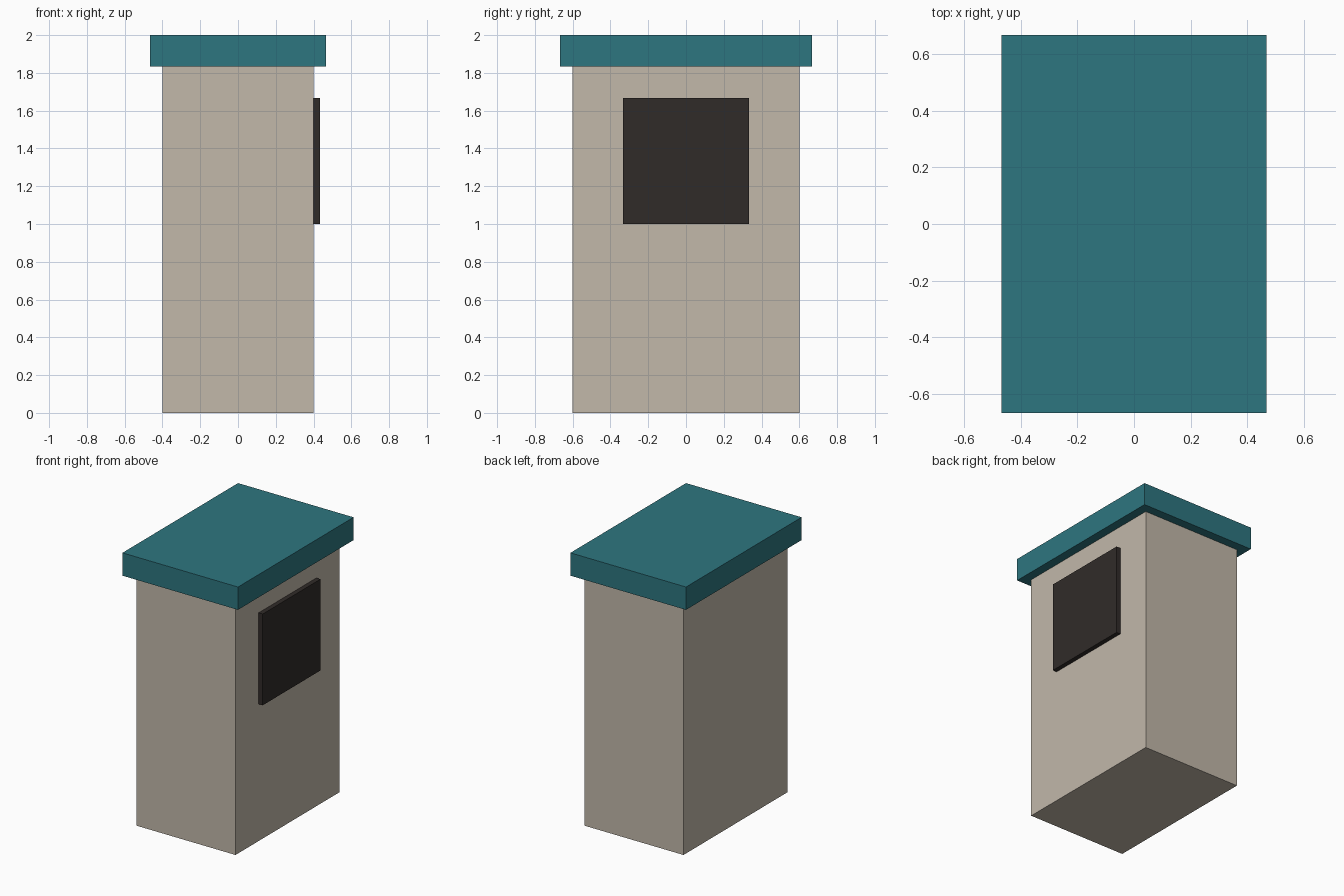
import bpy

if "Cube" in bpy.data.objects:
    bpy.data.objects.remove(bpy.data.objects["Cube"])


def material(name, rgb):
    mat = bpy.data.materials.new(name)
    mat.diffuse_color = (*rgb, 1.0)
    mat.use_nodes = True
    mat.node_tree.nodes["Principled BSDF"].inputs["Base Color"].default_value = mat.diffuse_color
    return mat


def box(name, low, high, mat):
    """Flat-shaded box between two opposite corners."""
    centre = [(a + b) / 2 for a, b in zip(low, high)]
    bpy.ops.mesh.primitive_cube_add(size=1, location=centre)
    obj = bpy.context.object
    obj.name = name
    obj.scale = [b - a for a, b in zip(low, high)]
    bpy.ops.object.transform_apply(location=False, rotation=False, scale=True)
    obj.data.materials.append(mat)
    return obj


beige = material("beige_wall", (0.54, 0.48, 0.40))
teal = material("teal_roof", (0.027, 0.18, 0.215))
dark = material("dark_panel", (0.03, 0.024, 0.022))

# Main body of the booth
box("body", (-0.4, -0.6, 0), (0.4, 0.6, 1.8333), beige)
# Overhanging roof slab
box("roof", (-0.4667, -0.6667, 1.8333), (0.4667, 0.6667, 2.0), teal)
# Raised window panel on the right side
box("window_panel", (0.4, -0.3333, 1.0), (0.4333, 0.3333, 1.6667), dark)
